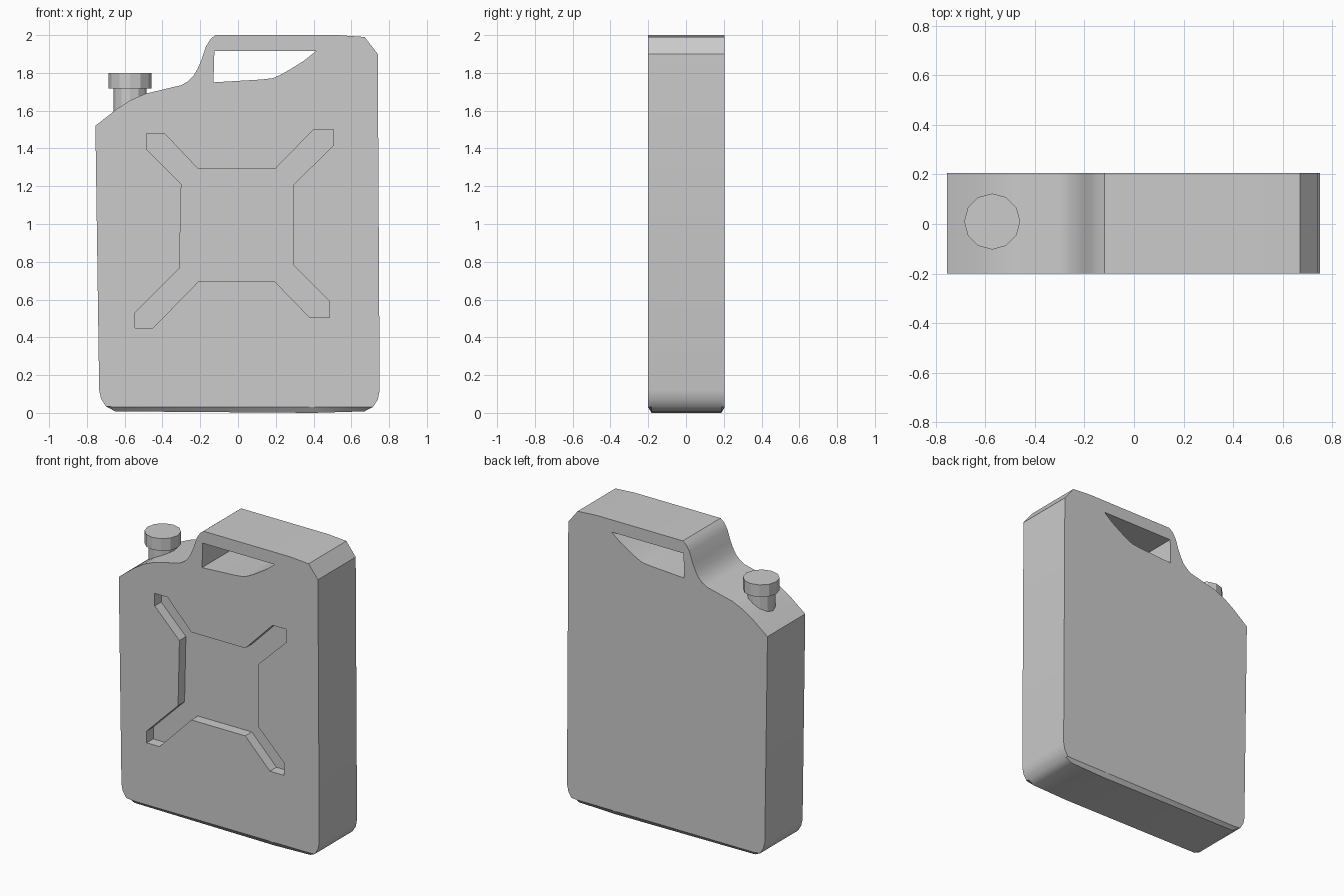
import bpy, bmesh

if "Cube" in bpy.data.objects:
    bpy.data.objects.remove(bpy.data.objects["Cube"])

def loft(name, rings):
    """Closed solid through a list of matching point rings."""
    bm = bmesh.new()
    loops = [[bm.verts.new(p) for p in r] for r in rings]
    for a, b in zip(loops, loops[1:]):
        for i in range(len(a)):
            j = (i + 1) % len(a)
            bm.faces.new((a[i], a[j], b[j], b[i]))
    bm.faces.new(loops[0])
    bm.faces.new(loops[-1])
    bmesh.ops.recalc_face_normals(bm, faces=bm.faces)
    me = bpy.data.meshes.new(name)
    bm.to_mesh(me)
    bm.free()
    ob = bpy.data.objects.new(name, me)
    bpy.context.collection.objects.link(ob)
    return ob

def ring(profile, y, floor=-1):
    return [(x, y, max(z, floor)) for x, z in profile]

def cut(target, cutter):
    m = target.modifiers.new("cut", 'BOOLEAN')
    m.operation, m.solver, m.object = 'DIFFERENCE', 'EXACT', cutter
    bpy.context.view_layer.objects.active = target
    bpy.ops.object.modifier_apply(modifier=m.name)
    bpy.data.objects.remove(cutter)

# Can body: side silhouette, with chamfered bottom edges front and back
outline = [(-.755, 1.52), (-.64, 1.61), (-.57, 1.655), (-.49, 1.69), (-.30, 1.735),
           (-.265, 1.755), (-.235, 1.785), (-.215, 1.82), (-.195, 1.865), (-.17, 1.94),
           (-.145, 1.98), (-.12, 2), (.53, 2), (.67, 1.99), (.74, 1.9), (.75, .12),
           (.74, .07), (.715, .032), (.67, .008), (.4, 0), (-.65, .008),
           (-.70, .035), (-.725, .075), (-.735, .12)]
body = loft("can_body", [ring(outline, -.2, .03), ring(outline, -.182),
                         ring(outline, .187), ring(outline, .205, .03)])

# Handle opening, right through the can
hole = [(-.125, 1.917), (.415, 1.917), (.35, 1.865), (.27, 1.815), (.225, 1.79),
        (.185, 1.772), (.125, 1.765), (-.13, 1.75)]
cut(body, loft("handle_cutter", [ring(hole, -.5), ring(hole, .5)]))

# Cross-shaped recess pressed into the front
cross = [(-.485, 1.48), (-.39, 1.48), (-.21, 1.29), (.195, 1.29), (.40, 1.5), (.505, 1.5),
         (.505, 1.415), (.295, 1.21), (.295, .78), (.485, .59), (.485, .505), (.38, .505),
         (.195, .695), (-.21, .695), (-.45, .45), (-.545, .45), (-.545, .53),
         (-.31, .765), (-.30, 1.21), (-.485, 1.395)]
cut(body, loft("cross_cutter", [ring(cross, -.4), ring(cross, -.13)]))

bpy.ops.object.select_all(action='DESELECT')
body.select_set(True)
bpy.context.view_layer.objects.active = body
bpy.ops.object.shade_smooth_by_angle()

# Filler neck and its cap
for name, r, z0, z1 in (("filler_neck", .088, 1.58, 1.73), ("filler_cap", .113, 1.717, 1.8)):
    bpy.ops.mesh.primitive_cylinder_add(vertices=12, radius=r, depth=z1 - z0,
                                        location=(-.572, .01, (z0 + z1) / 2))
    bpy.context.object.name = name
